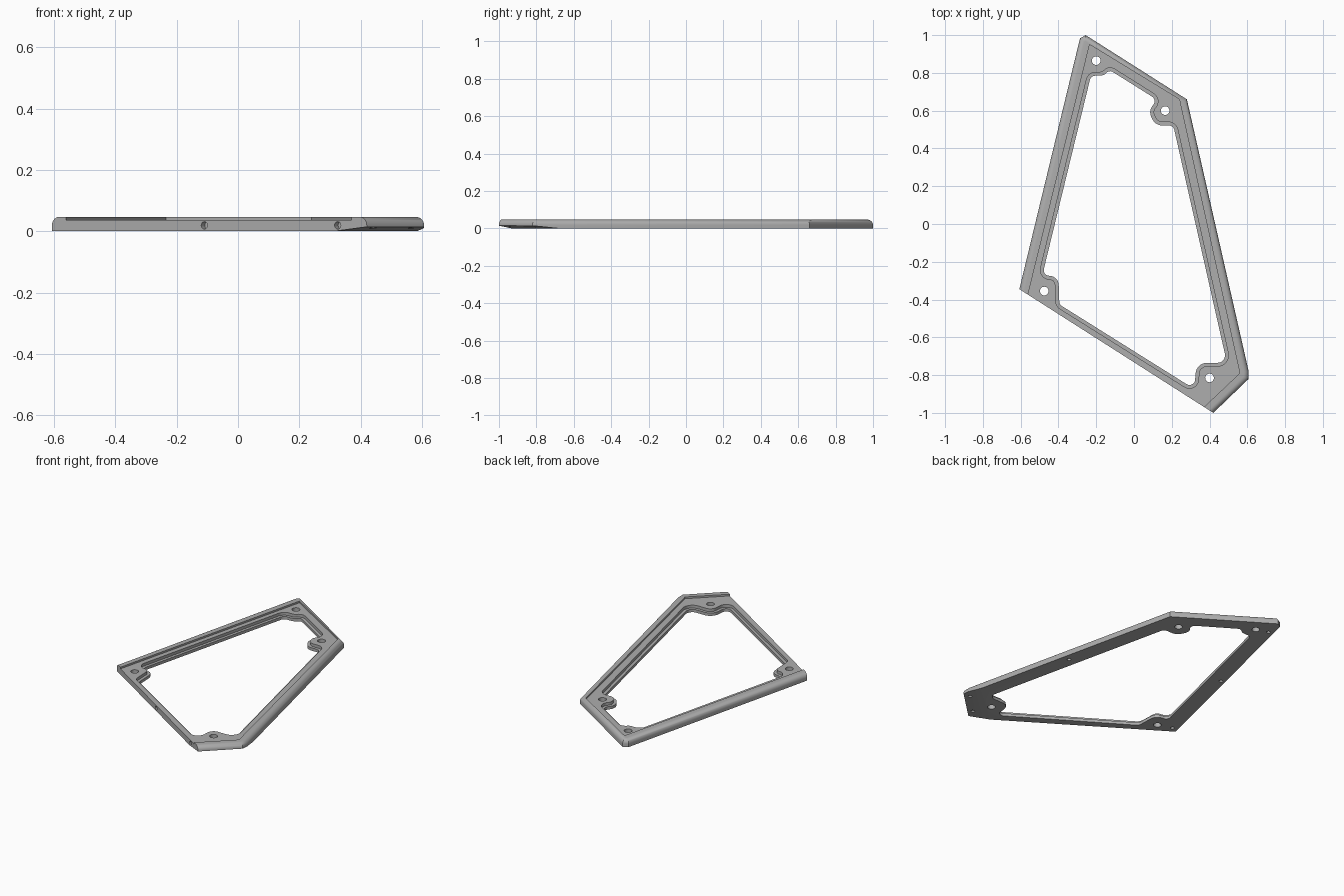
import bpy, bmesh, math
from mathutils import Vector, Matrix

cube = bpy.data.objects.get("Cube")
if cube:
    bpy.data.objects.remove(cube, do_unlink=True)

HEIGHT, FLOOR, LEDGE = 0.047, 0.036, 0.018
ROUND = 0.028


def loft(bm, rings):
    """Closed solid from stacked rings with equal point counts."""
    loops = [[bm.verts.new(p) for p in ring] for ring in rings]
    n = len(loops[0])
    for a, b in zip(loops, loops[1:]):
        for i in range(n):
            j = (i + 1) % n
            bm.faces.new((a[i], a[j], b[j], b[i]))
    bm.faces.new(loops[0][::-1])
    bm.faces.new(loops[-1])


def make(name, bm):
    bmesh.ops.recalc_face_normals(bm, faces=bm.faces)
    mesh = bpy.data.meshes.new(name)
    bm.to_mesh(mesh)
    bm.free()
    ob = bpy.data.objects.new(name, mesh)
    bpy.context.collection.objects.link(ob)
    return ob


def prism(name, pts, z0, z1):
    bm = bmesh.new()
    loft(bm, [[(p[0], p[1], z) for p in pts] for z in (z0, z1)])
    return make(name, bm)


def inset(pts, dists):
    """Move every edge of a clockwise polygon inwards by its own distance."""
    out, n = [], len(pts)
    for i in range(n):
        a, b, c = (Vector(pts[k % n]) for k in (i - 1, i, i + 1))
        d1, d2 = (b - a).normalized(), (c - b).normalized()
        n1, n2 = Vector((d1.y, -d1.x)), Vector((d2.y, -d2.x))
        e1, e2 = dists[i - 1], dists[i]
        det = n1.x * n2.y - n1.y * n2.x
        out.append(b + Vector((e1 * n2.y - e2 * n1.y, n1.x * e2 - n2.x * e1)) / det)
    return out


def fillet(corners, steps=8):
    """Round each (x, y, radius) corner of a polygon."""
    out, n = [], len(corners)
    for i, (x, y, r) in enumerate(corners):
        p = Vector((x, y))
        a = Vector(corners[i - 1][:2]) - p
        b = Vector(corners[(i + 1) % n][:2]) - p
        half = a.angle(b) / 2
        t = min(r / math.tan(half), a.length * 0.49, b.length * 0.49)
        r = t * math.tan(half)
        a.normalize()
        b.normalize()
        centre = p + (a + b).normalized() * (r / math.sin(half))
        v0, v1 = p + a * t - centre, p + b * t - centre
        sweep = math.atan2(v0.x * v1.y - v0.y * v1.x, v0.dot(v1))
        for k in range(steps + 1):
            out.append(centre + Matrix.Rotation(sweep * k / steps, 2) @ v0)
    return out


def widen(pts, d):
    """Offset a dense clockwise outline outwards."""
    out, n = [], len(pts)
    for i in range(n):
        t = (pts[(i + 1) % n] - pts[i - 1]).normalized()
        out.append(pts[i] + Vector((-t.y, t.x)) * d)
    return out


# Outer body: rounded upper edge on every side except the straight front edge
outer = [(-0.286, 0.983), (-0.256, 1.0), (0.28, 0.66), (0.607, -0.78),
         (0.607, -0.82), (0.42, -1.0), (-0.607, -0.345)]
rounded = [1, 1, 1, 1, 1, 0, 1]
rings = [[(*p, 0) for p in outer]]
for k in range(9):
    a = math.pi / 2 * k / 8
    d = ROUND * (1 - math.cos(a))
    z = HEIGHT - ROUND * (1 - math.sin(a))
    rings.append([(p.x, p.y, z) for p in inset(outer, [d * e for e in rounded])])
bm = bmesh.new()
loft(bm, rings)
frame = make("panel_frame", bm)

# Recess inside the rim, open towards the front edge
recess = prism("recess_cutter", [(-0.235, 0.95), (0.24, 0.66), (0.56, -0.79),
                                 (0.2, -1.13), (-0.617, -0.6)], FLOOR, 0.1)

# Central opening curving around the four screw bosses
opening = fillet([
    (-0.228, 0.785, 0.03), (-0.16, 0.785, 0.06), (-0.13, 0.816, 0.03),
    (0.125, 0.656, 0.03), (0.075, 0.60, 0.06), (0.115, 0.52, 0.06), (0.208, 0.522, 0.03),
    (0.492, -0.735, 0.04), (0.33, -0.735, 0.06), (0.32, -0.874, 0.03),
    (-0.395, -0.426, 0.03), (-0.40, -0.28, 0.06), (-0.485, -0.27, 0.03)])
hole = prism("opening_cutter", opening, -0.1, 0.1)
ledge = prism("ledge_cutter", widen(opening, 0.018), LEDGE, 0.1)

# Sloping underside along the short corner edge
along, inward = Vector((0.73, 0.68)).normalized(), Vector((-0.68, 0.73)).normalized()
mid = Vector((0.513, -0.91))
bm = bmesh.new()
section = [(0.12, 0), (-0.05, 0.02), (-0.05, -0.05), (0.12, -0.05)]
loft(bm, [[(*(mid + along * s + inward * d), z) for d, z in section] for s in (-0.3, 0.3)])
slope = make("slope_cutter", bm)

# Screw holes, shallow underside sockets and sockets in the front edge
bm = bmesh.new()


def drill(x, y, z, r, depth, rot=Matrix()):
    bmesh.ops.create_cone(bm, cap_ends=True, segments=24, radius1=r, radius2=r,
                          depth=depth, matrix=Matrix.Translation((x, y, z)) @ rot)


for x, y in [(-0.2, 0.865), (0.165, 0.6), (-0.475, -0.355), (0.40, -0.815)]:
    drill(x, y, 0, 0.023, 0.2)
for x, y in [(0.41, -0.1), (-0.43, 0.275), (-0.275, 0.89), (-0.565, -0.325),
             (0.565, -0.812), (0.44, -0.935)]:
    drill(x, y, 0, 0.011, 0.042)
normal = Vector((-0.655, -1.027, 0)).normalized()
turn = normal.to_track_quat('Z', 'Y').to_matrix().to_4x4()
for x in (-0.11, 0.325):
    drill(x, -0.345 - (x + 0.607) * 0.638, 0.019, 0.012, 0.044, turn)
drills = make("drill_cutter", bm)

# Cut the frame
bpy.ops.object.select_all(action='DESELECT')
frame.select_set(True)
bpy.context.view_layer.objects.active = frame
for cutter in (recess, ledge, hole, slope, drills):
    mod = frame.modifiers.new(cutter.name, 'BOOLEAN')
    mod.operation = 'DIFFERENCE'
    mod.solver = 'EXACT'
    mod.object = cutter
    bpy.ops.object.modifier_apply(modifier=mod.name)
    bpy.data.objects.remove(cutter, do_unlink=True)

# Material and shading
grey = bpy.data.materials.new("light_grey")
grey.use_nodes = True
colour = (0.42, 0.42, 0.42, 1)
grey.diffuse_color = colour
grey.node_tree.nodes["Principled BSDF"].inputs["Base Color"].default_value = colour
frame.data.materials.clear()
frame.data.materials.append(grey)
for face in frame.data.polygons:
    face.material_index = 0
bpy.ops.object.shade_smooth_by_angle(angle=math.radians(30))
